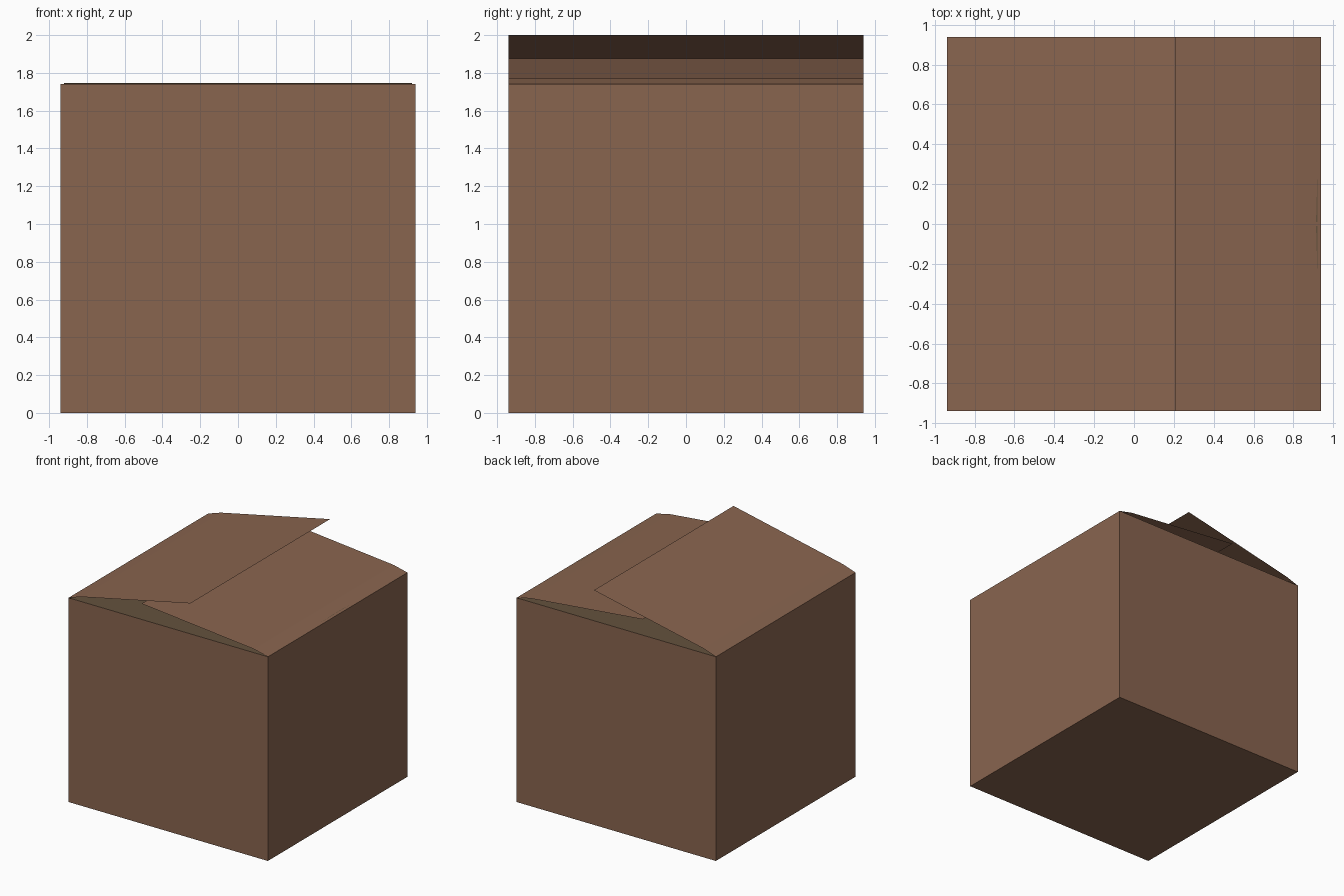
import bpy
import bmesh

HALF = 0.94      # half width of the box
RIM = 1.74       # height of the walls

cube = bpy.data.objects.get("Cube")
if cube:
    bpy.data.objects.remove(cube, do_unlink=True)


def make_material(name, rgb):
    mat = bpy.data.materials.new(name)
    mat.use_nodes = True
    mat.diffuse_color = (*rgb, 1)
    mat.node_tree.nodes["Principled BSDF"].inputs["Base Color"].default_value = (*rgb, 1)
    return mat


def add_object(name, bm, mat):
    mesh = bpy.data.meshes.new(name)
    bm.to_mesh(mesh)
    bm.free()
    mesh.materials.append(mat)
    obj = bpy.data.objects.new(name, mesh)
    bpy.context.collection.objects.link(obj)
    return obj


def sheet(name, profile, half_width, along, mat):
    """Sweep an open (offset, height) profile into a thin card flap facing up."""
    bm = bmesh.new()
    rows = []
    for offset, z in profile:
        row = []
        for side in (-half_width, half_width):
            co = (offset, side, z) if along == "y" else (side, offset, z)
            row.append(bm.verts.new(co))
        rows.append(row)
    for a, b in zip(rows, rows[1:]):
        face = bm.faces.new((a[0], b[0], b[1], a[1]))
        face.normal_update()
        if face.normal.z < 0:
            face.normal_flip()
    return add_object(name, bm, mat)


cardboard = make_material("cardboard brown", (0.25, 0.129, 0.078))
inner_card = make_material("inner cardboard", (0.127, 0.083, 0.047))

# Box body: four walls and a floor, open at the top
bm = bmesh.new()
bmesh.ops.create_cube(bm, size=1)
bmesh.ops.scale(bm, vec=(2 * HALF, 2 * HALF, RIM), verts=bm.verts)
bmesh.ops.translate(bm, vec=(0, 0, RIM / 2), verts=bm.verts)
bmesh.ops.delete(bm, geom=[f for f in bm.faces if f.normal.z > 0.5], context="FACES")
add_object("box_body", bm, cardboard)

# Inner flaps, folded nearly flat from the front and back walls
for name, s in (("front_inner_flap", -1), ("back_inner_flap", 1)):
    sheet(name, [(s * HALF, RIM), (s * 0.01, RIM + 0.006)], 0.92, "x", inner_card)

# Outer flaps, creased near the hinge and lying loosely over each other
sheet("upper_flap", [(-HALF, RIM), (-0.82, 1.78), (0.21, 2.0)], HALF, "y", cardboard)
sheet("lower_flap", [(HALF, RIM), (0.81, 1.77), (-0.25, 1.875)], HALF, "y", cardboard)
